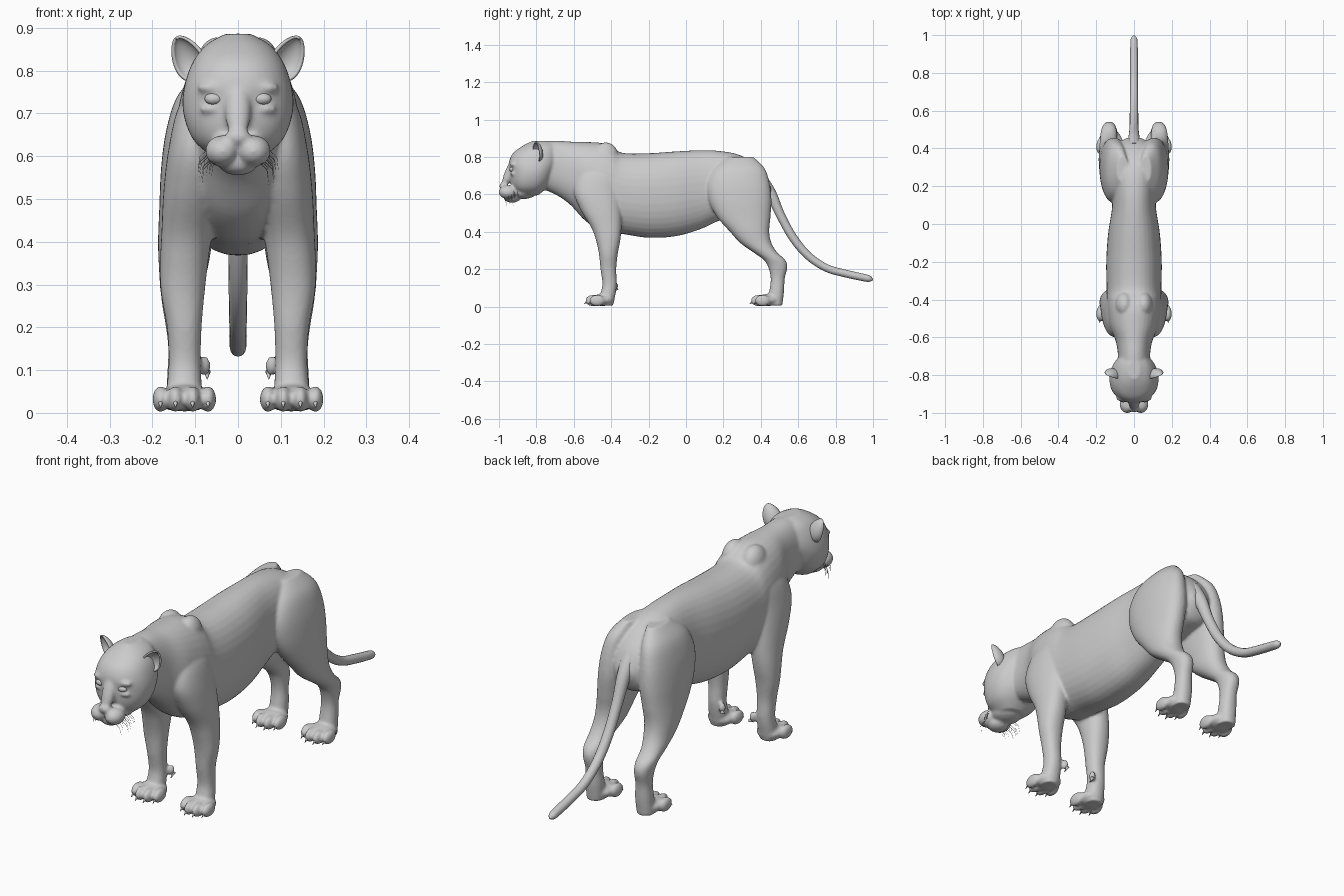
import bpy, bmesh, math, random
from mathutils import Vector, Matrix

if "Cube" in bpy.data.objects:
    bpy.data.objects.remove(bpy.data.objects["Cube"])

random.seed(3)
SIDES = (1, -1)


def make_object(name, bm):
    bmesh.ops.recalc_face_normals(bm, faces=bm.faces[:])
    me = bpy.data.meshes.new(name)
    bm.to_mesh(me)
    bm.free()
    for p in me.polygons:
        p.use_smooth = True
    ob = bpy.data.objects.new(name, me)
    bpy.context.collection.objects.link(ob)
    return ob


def refine(rows, n=5):
    """Catmull-Rom interpolation of section tables."""
    out = []
    for i in range(len(rows) - 1):
        p0, p1 = rows[max(i - 1, 0)], rows[i]
        p2, p3 = rows[i + 1], rows[min(i + 2, len(rows) - 1)]
        for k in range(n):
            t = k / n
            out.append([0.5 * (2 * b + (c - a) * t + (2 * a - 5 * b + 4 * c - d) * t * t
                               + (3 * b - a - 3 * c + d) * t ** 3)
                        for a, b, c, d in zip(p0, p1, p2, p3)])
    return out + [list(rows[-1])]


def loft(bm, rows, axis, side=1, power=0.9, n=36):
    """Rows: position along axis, then low/high of the other axis, then x low/high."""
    rings = []
    for t, a0, a1, x0, x1 in refine(rows):
        ring = []
        for k in range(n):
            g = 2 * math.pi * k / n
            s, c = math.sin(g), math.cos(g)
            a = (a0 + a1) / 2 + (a1 - a0) / 2 * math.copysign(abs(s) ** power, s)
            x = side * ((x0 + x1) / 2 + (x1 - x0) / 2 * math.copysign(abs(c) ** power, c))
            ring.append(bm.verts.new((x, a, t) if axis == 'z' else (x, t, a)))
        rings.append(ring)
    for r, s in zip(rings, rings[1:]):
        for k in range(n):
            j = (k + 1) % n
            bm.faces.new((r[k], r[j], s[j], s[k]))
    bm.faces.new(rings[0])
    bm.faces.new(rings[-1])


def ball(bm, loc, rad, rx=0.0):
    m = Matrix.Translation(loc) @ Matrix.Rotation(rx, 4, 'X') @ Matrix.Diagonal((*rad, 1))
    bmesh.ops.create_uvsphere(bm, u_segments=24, v_segments=16, radius=1, matrix=m)


# Section tables
trunk = [(y, b, t, -w, w) for y, b, t, w in (
    (-.80, .64, .88, .09), (-.70, .60, .887, .085), (-.62, .545, .882, .097),
    (-.54, .46, .88, .13), (-.46, .41, .876, .143), (-.40, .395, .858, .145),
    (-.34, .388, .822, .145), (-.20, .368, .82, .147), (-.05, .377, .83, .137),
    (.08, .415, .836, .117), (.18, .46, .832, .114), (.28, .48, .813, .125),
    (.36, .50, .77, .12), (.42, .52, .71, .09), (.455, .58, .64, .04))]
head = [(z, f, b, -w, w) for z, f, b, w in (
    (.595, -.89, -.79, .055), (.63, -.925, -.75, .098), (.67, -.94, -.72, .12),
    (.72, -.943, -.70, .13), (.77, -.947, -.68, .124), (.82, -.925, -.68, .106),
    (.86, -.872, -.69, .075), (.886, -.82, -.72, .03))]
front_leg = [(.80, -.50, -.38, .03, .08), (.72, -.57, -.36, .03, .137),
             (.62, -.60, -.355, .03, .162), (.52, -.565, -.345, .04, .174),
             (.42, -.505, -.345, .06, .179), (.35, -.48, -.352, .07, .182),
             (.28, -.465, -.365, .078, .180), (.20, -.457, -.373, .085, .166),
             (.12, -.447, -.37, .087, .162), (.06, -.46, -.378, .085, .166),
             (.006, -.47, -.39, .09, .165)]
hind_leg = [(.80, .22, .36, .03, .09), (.74, .15, .42, .03, .142),
            (.66, .113, .447, .03, .168), (.57, .12, .457, .03, .180),
            (.48, .165, .452, .045, .184), (.40, .235, .445, .06, .187),
            (.34, .29, .457, .07, .185), (.29, .36, .487, .085, .182),
            (.25, .415, .53, .09, .177), (.21, .44, .542, .092, .17),
            (.15, .453, .528, .093, .163), (.08, .445, .524, .088, .166),
            (.006, .43, .515, .09, .168)]
TOES = ((.070, .022), (.106, 0), (.146, 0), (.181, .022))
PAWS = (-.497, .388)

# Body: trunk, head, legs and paws fused into one skin
bm = bmesh.new()
loft(bm, trunk, 'y')
loft(bm, head, 'z')
ball(bm, (0, -.945, .715), (.03, .024, .09), math.radians(-22))      # nose bridge
ball(bm, (0, -.978, .645), (.03, .02, .02))                          # nose
ball(bm, (0, -.93, .582), (.045, .045, .027))                        # chin
ball(bm, (0, -.87, .61), (.065, .07, .035))                          # jaw
for s in SIDES:
    loft(bm, front_leg, 'z', s)
    loft(bm, hind_leg, 'z', s)
    ball(bm, (s * .036, -.952, .612), (.041, .05, .037))             # muzzle lobe
    ball(bm, (s * .06, -.918, .76), (.036, .024, .014))              # brow
    ball(bm, (s * .06, -.918, .71), (.032, .022, .012))              # lower lid
    ball(bm, (s * .05, -.43, .80), (.05, .07, .078))                 # shoulder blade
    ball(bm, (s * .078, -.378, .11), (.014, .015, .024))             # dew pad
    for y in PAWS:
        ball(bm, (s * .125, y + .05, .035), (.062, .065, .032))      # paw
        for x, back in TOES:
            ball(bm, (s * x, y + back, .032), (.019, .042, .031))    # toe
body = make_object("body", bm)
rm = body.modifiers.new("skin", 'REMESH')
rm.mode = 'VOXEL'
rm.voxel_size = 0.0065
rm.use_smooth_shade = True
sm = body.modifiers.new("soften", 'SMOOTH')
sm.factor = 0.5
sm.iterations = 7

# Eyes
bm = bmesh.new()
for s in SIDES:
    ball(bm, (s * .057, -.929, .734), (.021, .015, .014))
make_object("eyes", bm)

# Ears: tapered half shells opening forward and outward
bm = bmesh.new()
bmesh.ops.create_uvsphere(bm, u_segments=32, v_segments=20, radius=1)
bmesh.ops.delete(bm, geom=[v for v in bm.verts if v.co.y < -.05], context='VERTS')
for v in bm.verts:
    w = 1 - .22 * v.co.z
    v.co = Vector((v.co.x * .041 * w, v.co.y * .034 * w, v.co.z * .058))
bm.transform(Matrix.Translation((.118, -.80, .828)) @ Matrix.Rotation(math.radians(26), 4, 'Y')
             @ Matrix.Rotation(math.radians(28), 4, 'Z'))
ears = make_object("ears", bm)
so = ears.modifiers.new("thickness", 'SOLIDIFY')
so.thickness = .007
ears.modifiers.new("pair", 'MIRROR')

# Claws
bm = bmesh.new()


def claw(x, y, z):
    m = Matrix.Translation((x, y, z)) @ Matrix.Rotation(math.radians(125), 4, 'X')
    bmesh.ops.create_cone(bm, cap_ends=True, segments=10, radius1=.008, radius2=.001,
                          depth=.03, matrix=m)


for s in SIDES:
    claw(s * .072, -.378, .088)
    for y in PAWS:
        for x, back in TOES:
            claw(s * x, y + back - .037, .022)
make_object("claws", bm)


def tube(name, paths, bevel):
    cu = bpy.data.curves.new(name, 'CURVE')
    cu.dimensions = '3D'
    cu.bevel_depth = bevel
    cu.use_fill_caps = True
    for pts in paths:
        sp = cu.splines.new('POLY')
        sp.points.add(len(pts) - 1)
        for p, (x, y, z, r) in zip(sp.points, pts):
            p.co = (x, y, z, 1)
            p.radius = r
        sp.use_smooth = True
    cu.bevel_resolution = 6 if bevel > .01 else 0
    ob = bpy.data.objects.new(name, cu)
    bpy.context.collection.objects.link(ob)


# Tail
tube("tail", [refine([(0, .40, .68, 1.5), (0, .455, .60, 1.25), (0, .505, .49, 1),
                      (0, .57, .372, .95), (0, .65, .275, .9), (0, .75, .207, .85),
                      (0, .86, .175, .85), (0, .96, .153, .8), (0, .985, .147, .62),
                      (0, 1.0, .143, .1)], 6)], .024)

# Whiskers on muzzle, cheek and chin
hairs = []
for s in SIDES:
    for i in range(14):
        y, z = -.975 + .018 * (i % 5), .615 - .012 * (i // 5)
        x = .045 + .007 * (i % 5)
        l = random.uniform(.02, .045)
        hairs.append([(s * x, y, z, 1), (s * (x + l * .5), y + l * .2, z - l * .5, .8),
                      (s * (x + l * .6), y + l * .4, z - l * 1.3, .3)])
tube("whiskers", hairs, .0009)
